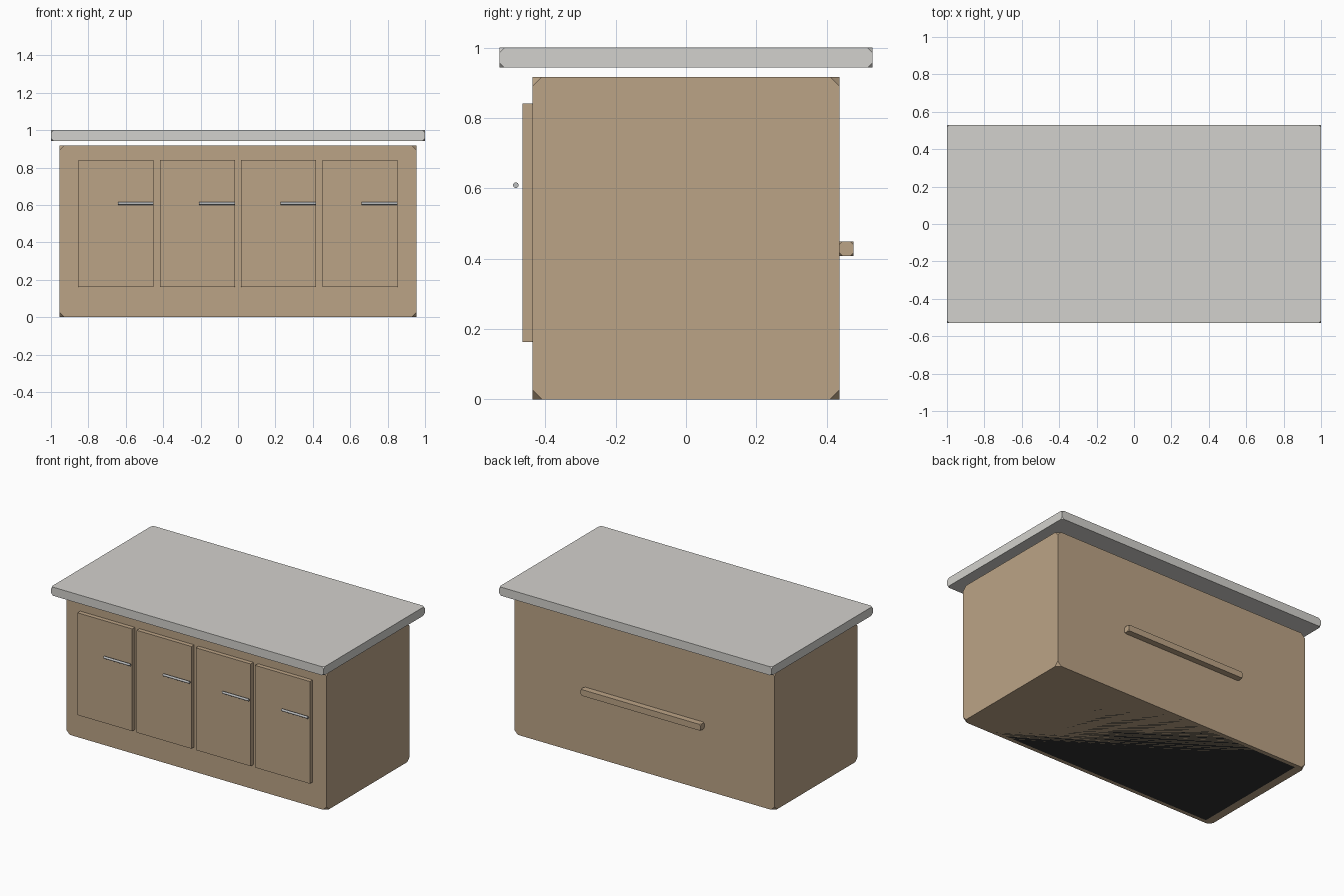
import bpy, bmesh
from math import pi
from mathutils import Matrix, Vector

if "Cube" in bpy.data.objects:
    bpy.data.objects.remove(bpy.data.objects["Cube"])


def material(name, rgb):
    m = bpy.data.materials.new(name)
    m.diffuse_color = (*rgb, 1)
    m.use_nodes = True
    m.node_tree.nodes["Principled BSDF"].inputs["Base Color"].default_value = m.diffuse_color
    return m


wood = material("wood", (0.50, 0.37, 0.24))
stone = material("stone", (0.65, 0.64, 0.61))
metal = material("metal", (0.50, 0.51, 0.52))
dark = material("dark", (0.03, 0.03, 0.03))


def finish(name, bm, mat):
    bmesh.ops.recalc_face_normals(bm, faces=bm.faces)
    me = bpy.data.meshes.new(name)
    bm.to_mesh(me)
    bm.free()
    me.materials.append(mat)
    ob = bpy.data.objects.new(name, me)
    bpy.context.collection.objects.link(ob)
    return ob


def box(name, lo, hi, mat, clip=0):
    """Box between two corners, with its eight corner points clipped off."""
    lo, hi = Vector(lo), Vector(hi)
    bm = bmesh.new()
    bmesh.ops.create_cube(bm, size=1, matrix=Matrix.Translation((lo + hi) / 2)
                          @ Matrix.Diagonal((*(hi - lo), 1)))
    if clip:
        bmesh.ops.bevel(bm, geom=bm.verts[:], offset=clip, offset_type='OFFSET',
                        segments=1, profile=0.5, affect='VERTICES')
    return finish(name, bm, mat)


def rod(name, x0, x1, y, z, r, mat):
    bm = bmesh.new()
    bmesh.ops.create_cone(bm, cap_ends=True, segments=16, radius1=r, radius2=r,
                          depth=x1 - x0,
                          matrix=Matrix.Translation(((x0 + x1) / 2, y, z))
                          @ Matrix.Rotation(pi / 2, 4, 'Y'))
    return finish(name, bm, mat)


# Main volumes
box("cabinet_body", (-0.955, -0.436, 0), (0.955, 0.436, 0.917), wood, 0.026)
box("countertop", (-1, -0.53, 0.943), (1, 0.53, 1), stone, 0.014)
box("plinth", (-0.90, -0.41, 0), (0.90, 0.41, 0.08), dark)

# Four doors, each with a bar handle ending at its right edge
for i in range(4):
    cx = (i - 1.5) * 0.4345
    box(f"door_{i + 1}", (cx - 0.201, -0.465, 0.163),
        (cx + 0.201, -0.436, 0.841), wood, 0.002)
    rod(f"door_handle_{i + 1}", cx + 0.009, cx + 0.201, -0.484, 0.609, 0.008, metal)

# Rail on the back
box("back_rail", (-0.44, 0.435, 0.408), (0.44, 0.477, 0.449), wood, 0.01)
